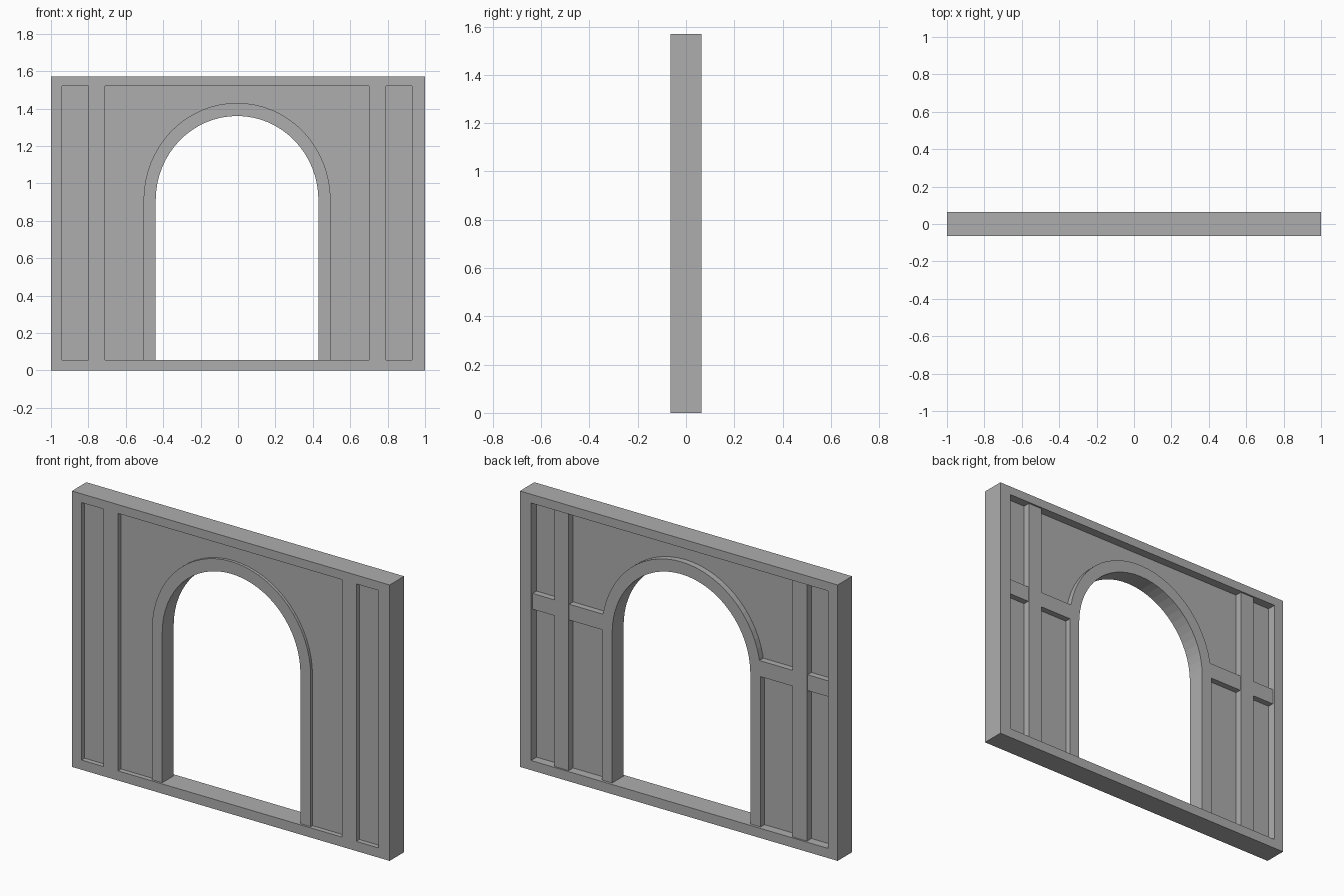
import bpy, bmesh, math

cube = bpy.data.objects.get("Cube")
if cube:
    bpy.data.objects.remove(cube, do_unlink=True)

# One plain grey for the whole wall
grey = bpy.data.materials.new("wall_grey")
grey.use_nodes = True
colour = (0.42, 0.42, 0.42, 1)
grey.diffuse_color = colour
grey.node_tree.nodes["Principled BSDF"].inputs["Base Color"].default_value = colour

HEIGHT, HALF_DEPTH = 1.57, 0.065
SILL, HEAD = 0.055, 1.52            # inner bottom and top of the frame
LEFT, RIGHT = -0.94, 0.93           # inner sides of the frame
CENTRE, SPRING = -0.005, 0.91       # arch centre and springing height
SEGMENTS = 32


def band(name, outer, inner, y0, y1, closed):
    """Solid strip between two matching x-z outlines, from y0 to y1."""
    bm = bmesh.new()
    rows = [[bm.verts.new((x, y, z)) for x, z in line]
            for line, y in ((outer, y0), (inner, y0), (inner, y1), (outer, y1))]
    count = len(outer)
    for i in range(count if closed else count - 1):
        j = (i + 1) % count
        for a, b in zip(rows, rows[1:] + rows[:1]):
            bm.faces.new((a[i], a[j], b[j], b[i]))
    if not closed:
        for end in (0, -1):
            bm.faces.new([row[end] for row in rows])
    bmesh.ops.recalc_face_normals(bm, faces=bm.faces)
    mesh = bpy.data.meshes.new(name)
    bm.to_mesh(mesh)
    bm.free()
    mesh.materials.append(grey)
    obj = bpy.data.objects.new(name, mesh)
    bpy.context.collection.objects.link(obj)
    return obj


def block(name, x0, x1, z0, z1, y0, y1):
    return band(name, [(x0, z0), (x0, z1)], [(x1, z0), (x1, z1)], y0, y1, False)


def arc(rx, rz):
    """Half ellipse from the left springing point to the right one."""
    angles = [math.pi * (1 - i / SEGMENTS) for i in range(SEGMENTS + 1)]
    return [(CENTRE + rx * math.cos(a), SPRING + rz * math.sin(a)) for a in angles]


def rectangle(x0, x1, z0, z1):
    return [(x0, z0), (x1, z0), (x1, z1), (x0, z1)]


# Outer frame
band("outer_frame", rectangle(-1, 1, 0, HEIGHT), rectangle(LEFT, RIGHT, SILL, HEAD),
     -HALF_DEPTH, HALF_DEPTH, True)

# Thin wall panel, with the opening hidden behind the middle of the arch trim
opening = arc(0.47, 0.485)
PANEL = (-0.037, 0.015)
band("panel_over_arch", [(x, HEAD) for x, z in opening], opening, *PANEL, False)
block("panel_right", LEFT, opening[0][0], SILL, HEAD, *PANEL)
block("panel_left", opening[-1][0], RIGHT, SILL, HEAD, *PANEL)

# Arch trim and its two jambs
TRIM = (-0.053, 0.05)
band("arch_trim", arc(0.5, 0.52), arc(0.435, 0.45), *TRIM, False)
for side, x0, x1 in (("right", -0.505, -0.44), ("left", 0.43, 0.495)):
    block("jamb_" + side, x0, x1, SILL, SPRING, *TRIM)

# Upright studs, flush at the front and slightly set in at the back
STUDS = (("right", -0.8, -0.71), ("left", 0.7, 0.79))
for side, x0, x1 in STUDS:
    block("stud_" + side, x0, x1, SILL, HEAD, -HALF_DEPTH, 0.055)

# Short rails across the back
RAILS = (("outer_right", LEFT, -0.8), ("inner_right", -0.71, -0.49),
         ("inner_left", 0.48, 0.7), ("outer_left", 0.79, RIGHT))
for side, x0, x1 in RAILS:
    block("back_rail_" + side, x0, x1, SPRING, 1.0, 0.0, TRIM[1])
